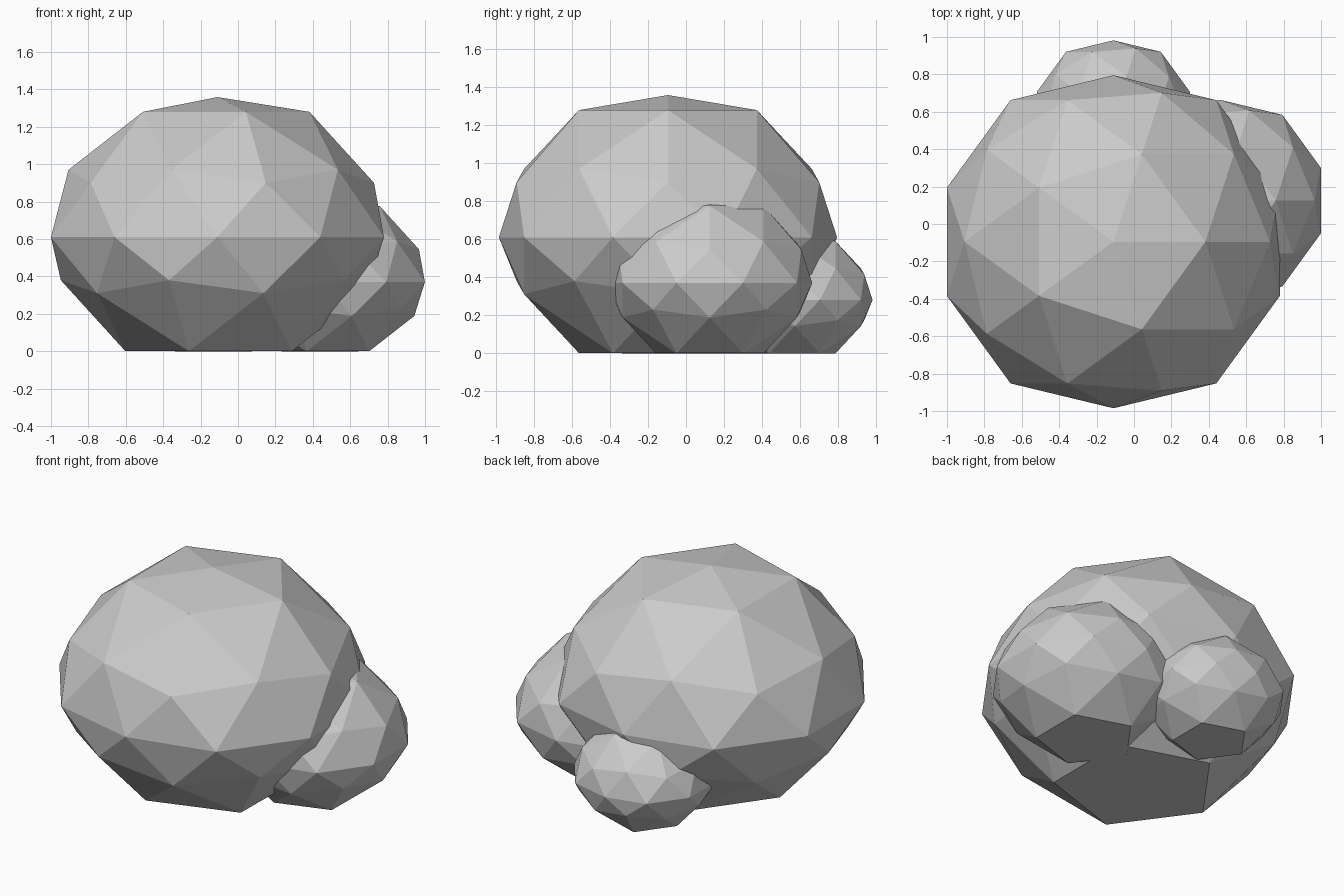
import bpy, bmesh

if "Cube" in bpy.data.objects:
    bpy.data.objects.remove(bpy.data.objects["Cube"])

# Height levels of a unit icosphere -> squashed boulder heights (flat underside)
LEVELS = [(-1.0, -0.652), (-0.851, -0.652), (-0.526, -0.32), (-0.447, -0.246),
          (0.0, 0.0), (0.447, 0.31), (0.526, 0.385), (0.851, 0.716), (1.0, 0.80)]


def squash(z):
    for (a, fa), (b, fb) in zip(LEVELS, LEVELS[1:]):
        if z <= b:
            return fa + (fb - fa) * max(0.0, z - a) / (b - a)
    return LEVELS[-1][1]


def boulder(name, x, y, r):
    bm = bmesh.new()
    bmesh.ops.create_icosphere(bm, subdivisions=2, radius=1.0)
    for v in bm.verts:
        # blunt the outermost points, flatten the height, rest on the ground
        v.co.y = max(-0.951, min(0.951, v.co.y))
        v.co = (v.co.x * r, v.co.y * r, (squash(v.co.z) + 0.652) * r)
    mesh = bpy.data.meshes.new(name)
    bm.to_mesh(mesh)
    bm.free()
    obj = bpy.data.objects.new(name, mesh)
    obj.location = (x, y, 0)
    bpy.context.collection.objects.link(obj)


# Three overlapping low-poly rocks
boulder("large_boulder", -0.11, -0.095, 0.936)
boulder("medium_boulder", 0.46, 0.125, 0.567)
boulder("small_boulder", -0.11, 0.572, 0.431)
